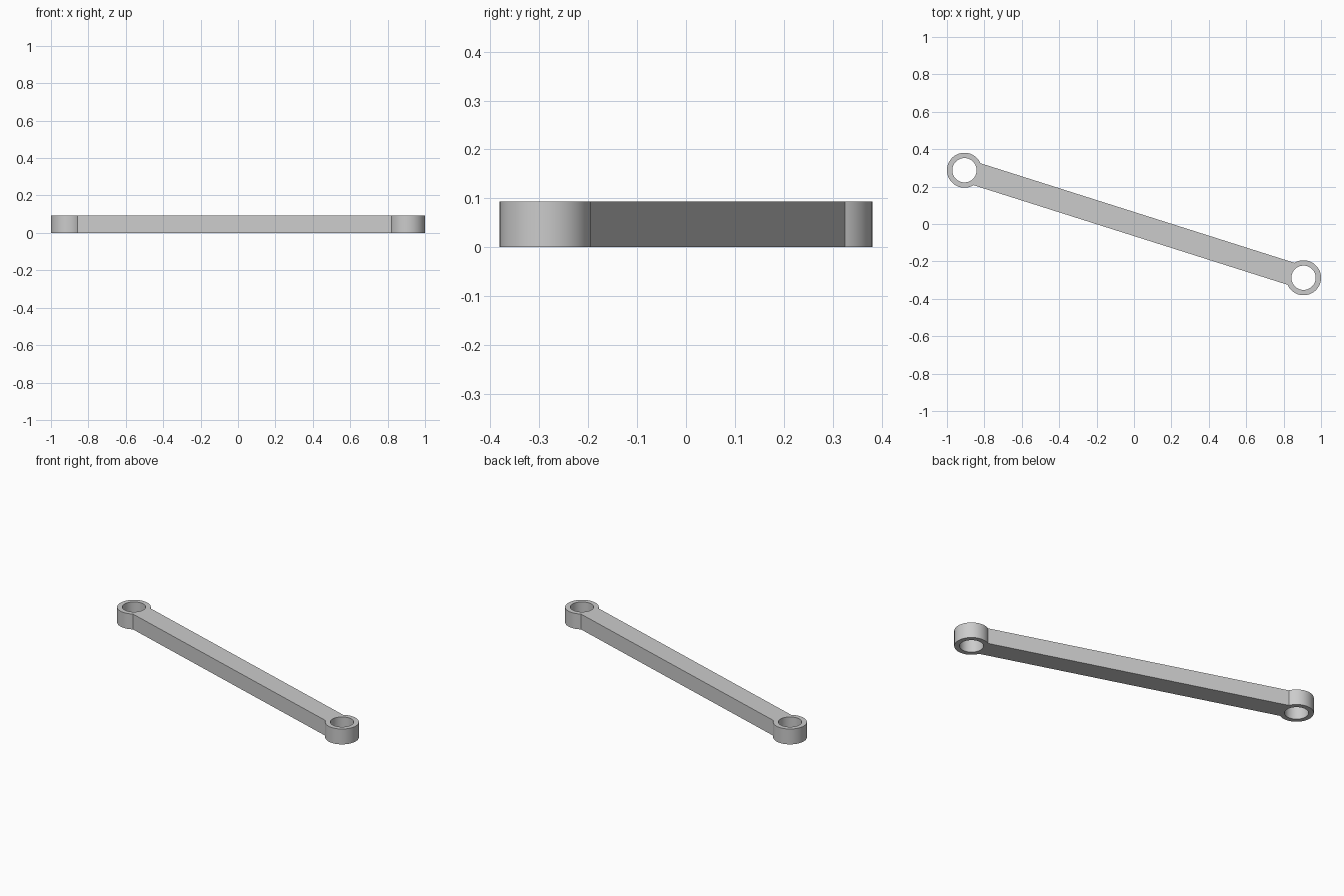
import bpy, bmesh, math
from mathutils import Vector

if "Cube" in bpy.data.objects:
    bpy.data.objects.remove(bpy.data.objects["Cube"], do_unlink=True)

END = Vector((0.9065, -0.2875))   # centre of the left eye; the other is opposite
OUTER, HOLE = 0.0935, 0.065       # eye radii
HALF_WIDTH = 0.0615               # half the bar width
HEIGHT = 0.094

grey = bpy.data.materials.new("grey metal")
grey.use_nodes = True
colour = (0.6, 0.6, 0.6, 1)
grey.diffuse_color = colour
grey.node_tree.nodes["Principled BSDF"].inputs["Base Color"].default_value = colour


def arc(centre, radius, start, sweep, steps):
    return [centre + radius * Vector((math.cos(a), math.sin(a)))
            for a in (start + sweep * i / steps for i in range(steps))]


def add_loop(bm, points):
    verts = [bm.verts.new((p.x, p.y, 0)) for p in points]
    return [bm.edges.new((v, verts[i - 1])) for i, v in enumerate(verts)]


# Outline: an open arc around each eye, joined by the straight bar sides
tilt = math.atan2(END.y, END.x)
gap = math.asin(HALF_WIDTH / OUTER)
outline, edges = [], []
bm = bmesh.new()
for centre, facing in ((END, tilt), (-END, tilt + math.pi)):
    sweep = 2 * (math.pi - gap)
    points = arc(centre, OUTER, facing - sweep / 2, sweep, 56)
    last = facing + sweep / 2
    points.append(centre + OUTER * Vector((math.cos(last), math.sin(last))))
    outline += points
    # Through hole
    edges += add_loop(bm, arc(centre, HOLE, 0, math.tau, 64))
edges += add_loop(bm, outline)

# Fill the flat profile and raise it to full height
bmesh.ops.triangle_fill(bm, edges=edges, use_beauty=True)
raised = bmesh.ops.extrude_face_region(bm, geom=bm.faces[:], use_keep_orig=True)
bmesh.ops.translate(bm, vec=(0, 0, HEIGHT),
                    verts=[g for g in raised["geom"] if isinstance(g, bmesh.types.BMVert)])
bmesh.ops.recalc_face_normals(bm, faces=bm.faces[:])

mesh = bpy.data.meshes.new("link_arm")
bm.to_mesh(mesh)
bm.free()
mesh.materials.append(grey)
link = bpy.data.objects.new("link_arm", mesh)
bpy.context.collection.objects.link(link)

bpy.ops.object.select_all(action="DESELECT")
link.select_set(True)
bpy.context.view_layer.objects.active = link
bpy.ops.object.shade_smooth_by_angle(angle=math.radians(30))
